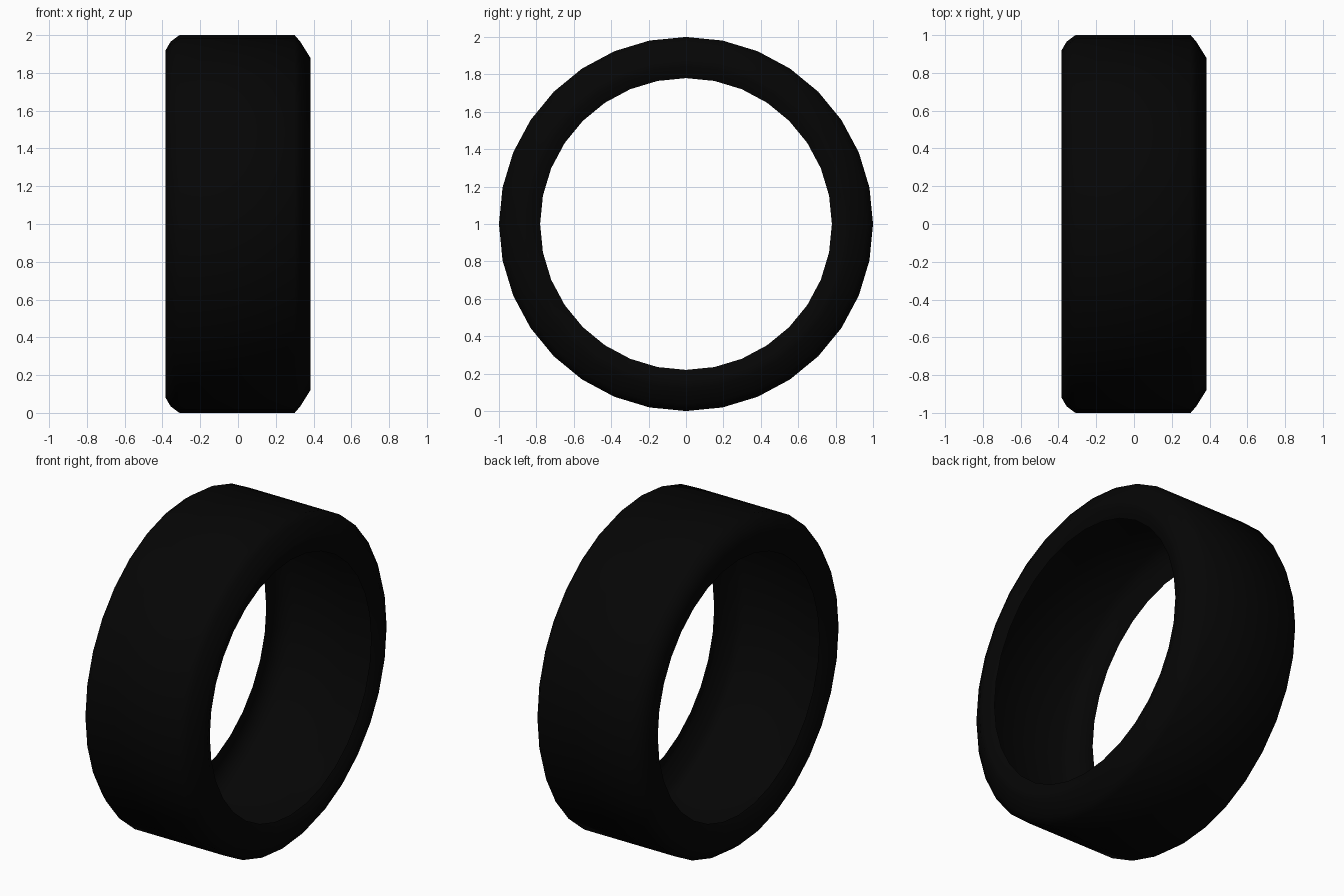
import bpy
import bmesh
import math

SEGMENTS = 32

cube = bpy.data.objects.get("Cube")
if cube:
    bpy.data.objects.remove(cube, do_unlink=True)

# Black rubber
rubber = bpy.data.materials.new("black_rubber")
rubber.use_nodes = True
colour = (0.0016, 0.0016, 0.0016, 1.0)
rubber.diffuse_color = colour
rubber.node_tree.nodes["Principled BSDF"].inputs["Base Color"].default_value = colour

# Open shell cross-section as (x, radius): lip, sidewall, tread, sidewall, lip
profile = [
    (0.355, 0.78), (0.383, 0.84), (0.383, 0.88), (0.33, 0.965), (0.30, 1.0),
    (-0.31, 1.0), (-0.357, 0.965), (-0.383, 0.92), (-0.385, 0.85), (-0.355, 0.78),
]

# Revolve the cross-section around the x axis, leaving the inside hollow
bm = bmesh.new()
rings = []
for i in range(SEGMENTS):
    a = 2 * math.pi * i / SEGMENTS
    rings.append([bm.verts.new((x, r * math.cos(a), 1 + r * math.sin(a)))
                  for x, r in profile])
for i in range(SEGMENTS):
    here, after = rings[i], rings[(i + 1) % SEGMENTS]
    for j in range(len(profile) - 1):
        bm.faces.new((here[j], here[j + 1], after[j + 1], after[j]))

mesh = bpy.data.meshes.new("tyre")
bm.to_mesh(mesh)
bm.free()
mesh.materials.append(rubber)
tyre = bpy.data.objects.new("tyre", mesh)
bpy.context.collection.objects.link(tyre)

# Smooth tread, shoulders and sidewalls
bpy.ops.object.select_all(action="DESELECT")
tyre.select_set(True)
bpy.context.view_layer.objects.active = tyre
bpy.ops.object.shade_smooth_by_angle(angle=math.radians(60))
